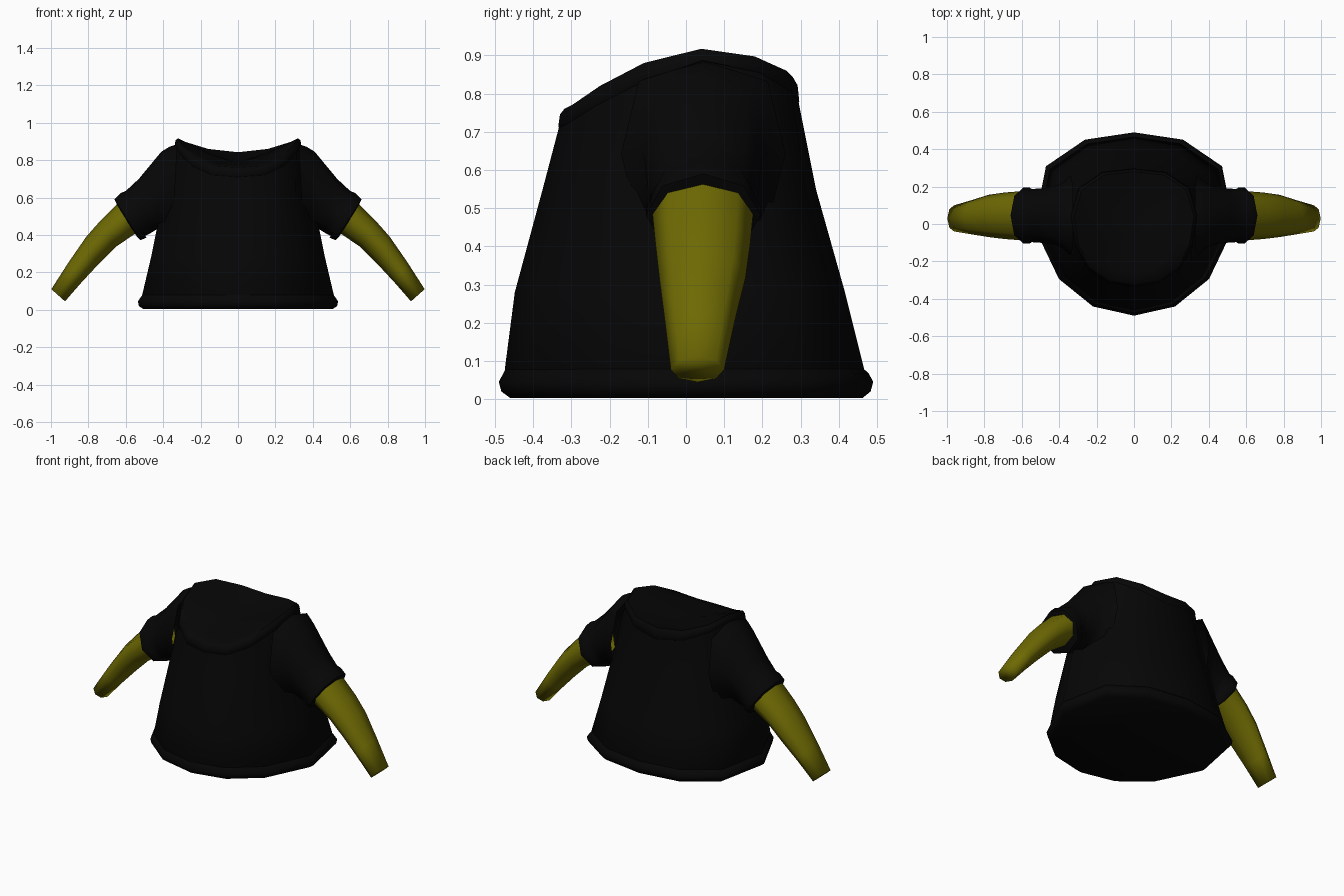
import bpy, bmesh, math
from mathutils import Vector

if "Cube" in bpy.data.objects:
    bpy.data.objects.remove(bpy.data.objects["Cube"])


def material(name, rgb):
    m = bpy.data.materials.new(name)
    m.diffuse_color = (*rgb, 1)
    m.use_nodes = True
    m.node_tree.nodes["Principled BSDF"].inputs["Base Color"].default_value = m.diffuse_color
    return m


black = material("black cloth", (0.0018, 0.0018, 0.0018))
olive = material("olive yellow", (0.155, 0.142, 0.001))


def loft(name, rings, mat, mirror=False, angle=60, start=True, end=True):
    """Skin a list of closed rings, with optional caps at the ends."""
    bm = bmesh.new()
    vs = [[bm.verts.new(p) for p in ring] for ring in rings]
    n = len(vs[0])
    for a, b in zip(vs, vs[1:]):
        for i in range(n):
            j = (i + 1) % n
            bm.faces.new((a[i], b[i], b[j], a[j]) if mirror else (a[i], a[j], b[j], b[i]))
    if start:
        bm.faces.new(vs[0] if mirror else vs[0][::-1])
    if end:
        bm.faces.new(vs[-1][::-1] if mirror else vs[-1])
    bmesh.ops.recalc_face_normals(bm, faces=bm.faces[:])
    me = bpy.data.meshes.new(name)
    bm.to_mesh(me)
    bm.free()
    me.materials.append(mat)
    ob = bpy.data.objects.new(name, me)
    bpy.context.collection.objects.link(ob)
    bpy.ops.object.select_all(action='DESELECT')
    ob.select_set(True)
    bpy.context.view_layer.objects.active = ob
    bpy.ops.object.shade_smooth_by_angle(angle=math.radians(angle))
    if mirror:
        ob.modifiers.new("mirror", 'MIRROR')
    return ob


def full(half):
    """Half ring, front to back on +x, completed on -x."""
    return half + [(-x, y, z) for x, y, z in half[-2:0:-1]]


# Torso outline, front to back
OUTLINE = [(0, -1), (.41, -.9), (.58, -.75), (.75, -.6), (1, -.03),
           (.88, .63), (.49, .92), (0, 1)]


def torso_ring(z, w, front, back):
    c, h = (front + back) / 2, (back - front) / 2
    return full([(x * w, c + y * h, z) for x, y in OUTLINE])


# Neckline: collar top, and height of the seam below it
NECK = [(0, -.318, .76), (.13, -.298, .77), (.235, -.225, .82), (.297, -.11, .88),
        (.32, .04, .917), (.28, .18, .897), (.16, .262, .86), (0, .28, .842)]
SEAM = [.71, .72, .768, .83, .885, .855, .805, .775]


def neck_ring(scale, t):
    return full([(x * scale, (y + .02) * scale - .02, s + (z - s) * t)
                 for (x, y, z), s in zip(NECK, SEAM)])


def dish_ring(k):
    """Shallow filling of the neck opening, sinking to its middle."""
    return full([(x * k, (y + .02) * k - .02, .795 + (z - .795) * k ** 1.5)
                 for x, y, z in NECK])


# Torso, running from the hem up to the collar
loft("shirt_body", [
    torso_ring(.07, .505, -.47, .462),
    torso_ring(.08, .512, -.474, .466),
    torso_ring(.28, .465, -.448, .416),
    torso_ring(.55, .41, -.375, .34),
    neck_ring(1.05, 0)], black, start=False, end=False)

# Rolled hem, closed underneath
loft("hem_band", [
    torso_ring(.003, .505, -.46, .462),
    torso_ring(.02, .53, -.483, .483),
    torso_ring(.045, .535, -.49, .49),
    torso_ring(.068, .52, -.478, .478),
    torso_ring(.08, .51, -.472, .464)], black, end=False)

# Collar with a shallow dished neck
loft("collar", [
    neck_ring(1.04, -.05),
    neck_ring(1.055, .05),
    neck_ring(1.04, .7),
    neck_ring(1.0, 1),
    dish_ring(.8),
    dish_ring(.5),
    dish_ring(.15)], black, start=False)


def limb_ring(top, bottom, cy, hy, p=1.0, n=8):
    """Flattened ring between an upper and a lower point; p below 1 squares it."""
    t, b = Vector((top[0], 0, top[1])), Vector((bottom[0], 0, bottom[1]))
    mid, half = (t + b) / 2, (t - b) / 2

    def soft(v):
        return math.copysign(abs(v) ** p, v) if abs(v) > 1e-6 else 0

    return [mid + half * soft(math.cos(a)) + Vector((0, cy + hy * soft(math.sin(a)), 0))
            for a in (2 * math.pi * i / n for i in range(n))]


# Short sleeves flowing out of the shoulder, with a rolled cuff
loft("sleeve", [
    limb_ring((.325, .885), (.35, .40), .045, .215, .7),
    limb_ring((.365, .872), (.40, .43), .045, .175, .65),
    limb_ring((.41, .845), (.435, .43), .045, .155, .7),
    limb_ring((.53, .70), (.475, .405), .045, .145, .85),
    limb_ring((.60, .635), (.495, .395), .045, .142),
    limb_ring((.625, .625), (.49, .385), .045, .15),
    limb_ring((.66, .59), (.522, .372), .045, .15),
    limb_ring((.642, .55), (.54, .39), .045, .138)], black, True, start=False)

# Tapered, slightly bowed arms
loft("arm", [
    limb_ring((.62, .59), (.51, .43), .045, .133),
    limb_ring((.655, .555), (.56, .40), .044, .131),
    limb_ring((.735, .477), (.655, .335), .044, .124),
    limb_ring((.81, .392), (.745, .245), .043, .113),
    limb_ring((.905, .255), (.835, .148), .036, .091),
    limb_ring((.998, .11), (.925, .045), .03, .07)], olive, True, angle=180, start=False)
